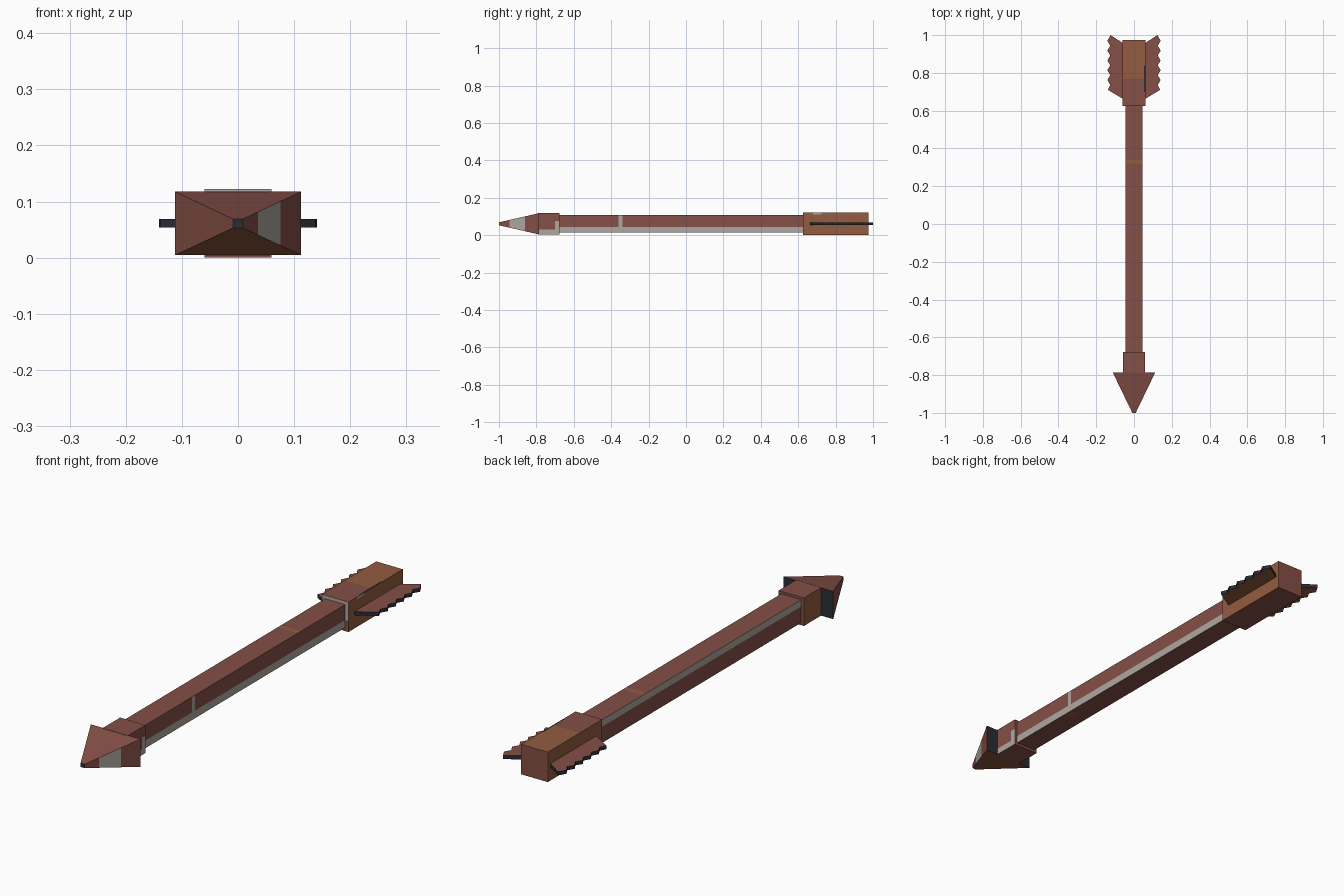
import bpy, bmesh
from mathutils import Vector

if "Cube" in bpy.data.objects:
    bpy.data.objects.remove(bpy.data.objects["Cube"])

# Flat colours
COLOURS = [("red_brown", (0.235, 0.080, 0.063)), ("orange_brown", (0.296, 0.107, 0.051)),
           ("pale_grey", (0.43, 0.385, 0.35)), ("dark_slate", (0.022, 0.026, 0.036))]
RED, ORANGE, GREY, SLATE = range(4)
MATS = []
for name, rgb in COLOURS:
    m = bpy.data.materials.new(name)
    m.diffuse_color = (*rgb, 1)
    m.use_nodes = True
    m.node_tree.nodes["Principled BSDF"].inputs["Base Color"].default_value = m.diffuse_color
    MATS.append(m)
MID = 0.061


def finish(name, bm, rule, cuts=()):
    """Slice the faces on the cut planes, colour them by rule, make the object."""
    for axis, value in cuts:
        co, no = Vector((0, 0, 0)), Vector((0, 0, 0))
        co[axis], no[axis] = value, 1
        bmesh.ops.bisect_plane(bm, geom=bm.verts[:] + bm.edges[:] + bm.faces[:],
                               plane_co=co, plane_no=no, dist=1e-5)
    bmesh.ops.recalc_face_normals(bm, faces=bm.faces[:])
    for f in bm.faces:
        f.material_index = rule(f.calc_center_median(), f.normal)
    me = bpy.data.meshes.new(name)
    bm.to_mesh(me)
    bm.free()
    for m in MATS:
        me.materials.append(m)
    ob = bpy.data.objects.new(name, me)
    bpy.context.collection.objects.link(ob)
    return ob


def block(hx, hz, y0, y1, hx0=None, hz0=None):
    """Box along y, optionally with a smaller front end."""
    bm = bmesh.new()
    bmesh.ops.create_cube(bm, size=2)
    for v in bm.verts:
        front = v.co.y < 0
        wx = hx0 if front and hx0 else hx
        wz = hz0 if front and hz0 else hz
        v.co = (v.co.x * wx, y0 if front else y1, MID + v.co.z * wz)
    return bm


# Shaft
def shaft_rule(c, n):
    if n.x > 0.5:
        return GREY if c.z < 0.045 or -0.36 < c.y < -0.34 else RED
    if n.x < -0.5:
        return GREY if c.z > 0.08 else RED
    if n.z > 0.5 and 0.32 < c.y < 0.34:
        return ORANGE
    if n.z < -0.5 and c.x > 0 and -0.38 < c.y < -0.34:
        return ORANGE
    return RED


finish("shaft", block(0.045, 0.047, -0.69, 0.635), shaft_rule,
       [(2, 0.045), (2, 0.08), (1, -0.38), (1, -0.36), (1, -0.34), (1, 0.32), (1, 0.34), (0, 0)])


# Collar behind the head
def collar_rule(c, n):
    if n.x > 0.5:
        return GREY if c.z < 0.03 or (c.y > -0.70 and c.z < 0.075) else RED
    if n.x < -0.5:
        return ORANGE
    return RED


finish("head_collar", block(0.057, 0.057, -0.79, -0.677), collar_rule,
       [(2, 0.03), (2, 0.075), (1, -0.70)])


# Pointed head
def head_rule(c, n):
    if abs(n.y) > 0.9:
        return SLATE
    if n.z < -0.5:
        return ORANGE
    if n.x > 0.5 and -0.945 < c.y < -0.862:
        return GREY
    return RED


finish("arrow_head", block(0.112, 0.0565, -1.0, -0.787, 0.009, 0.008), head_rule,
       [(1, -0.945), (1, -0.862)])


# Tail block
def tail_rule(c, n):
    if n.y < -0.5:
        return GREY if c.z > 0.045 else RED
    if n.x > 0.5:
        return GREY if c.z > 0.112 and 0.68 < c.y < 0.725 else ORANGE
    if n.x < -0.5:
        return ORANGE
    if n.z > 0.5:
        if c.x > 0.054 and 0.70 < c.y < 0.84:
            return SLATE
        return ORANGE if c.y > 0.77 else RED
    return RED


finish("tail_block", block(0.06, 0.061, 0.625, 0.975), tail_rule,
       [(2, 0.045), (2, 0.112), (1, 0.68), (1, 0.70), (1, 0.725), (1, 0.77), (1, 0.84), (0, 0.054)])


# Serrated fletching fins, one each side
def fin_rule(c, n):
    if n.z > 0.5:
        return RED
    return ORANGE if n.z < -0.5 else SLATE


outline = [(0.05, 0.657)]
for i in range(6):
    y = 0.71 + i * 0.052
    outline += [(0.141 if i else 0.138, y), (0.126, y + 0.026)]
outline[-1] = (0.124, 1.0)
outline.append((0.05, 0.952))
for side, label in ((1, "right"), (-1, "left")):
    bm = bmesh.new()
    face = bm.faces.new([bm.verts.new((side * x, y, 0.054)) for x, y in outline])
    ext = bmesh.ops.extrude_face_region(bm, geom=[face], use_keep_orig=True)
    for v in ext["geom"]:
        if isinstance(v, bmesh.types.BMVert):
            v.co.z = 0.069
    finish(label + "_fin", bm, fin_rule)
